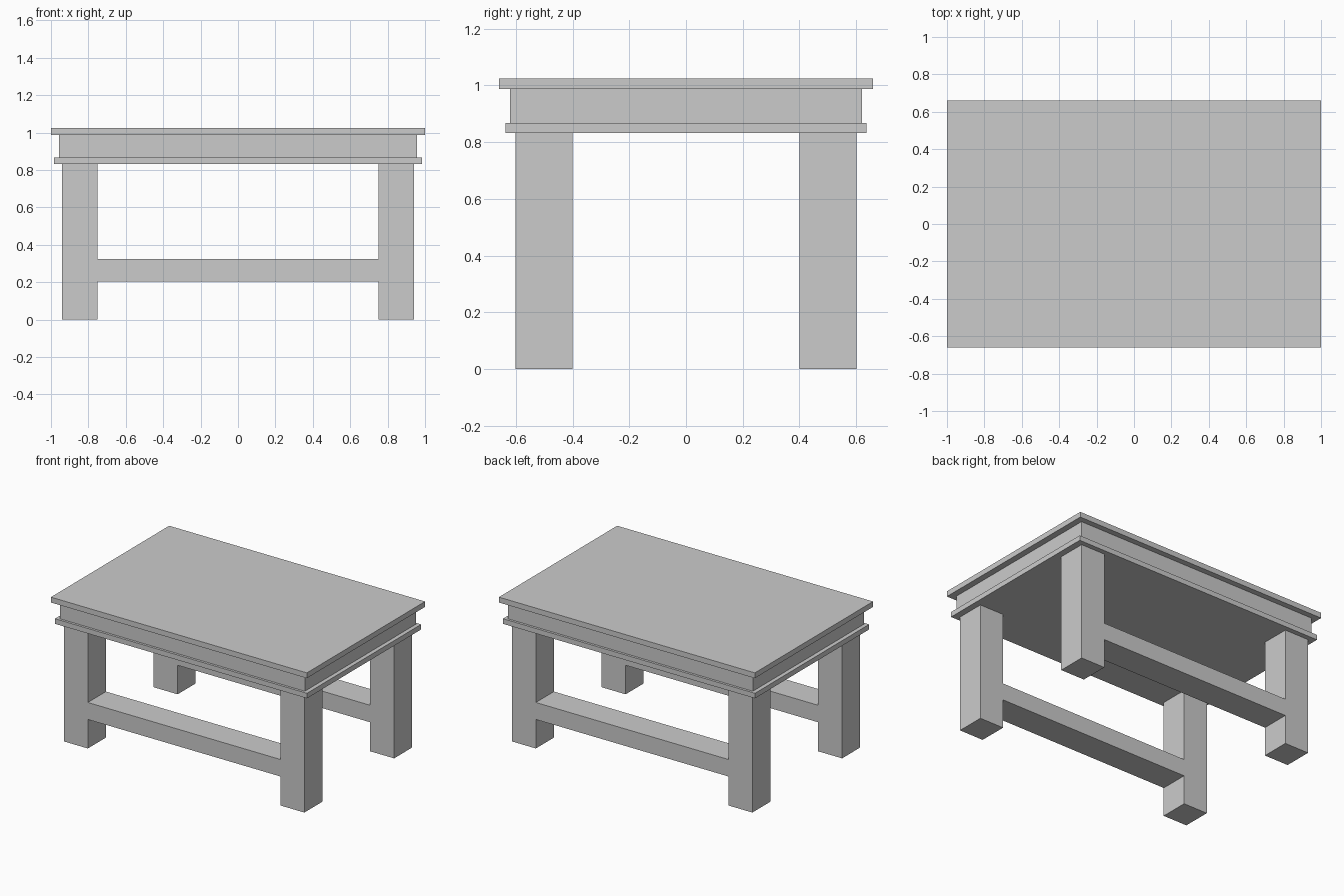
import bpy
import bmesh
from mathutils import Vector

if "Cube" in bpy.data.objects:
    bpy.data.objects.remove(bpy.data.objects["Cube"], do_unlink=True)

grey = bpy.data.materials.new("plain grey")
grey.use_nodes = True
grey.diffuse_color = (0.6, 0.6, 0.6, 1)
grey.node_tree.nodes["Principled BSDF"].inputs["Base Color"].default_value = (0.6, 0.6, 0.6, 1)


def extrude_profile(name, outline, direction):
    """Closed prism: an outline swept along a direction."""
    bm = bmesh.new()
    face = bm.faces.new([bm.verts.new(p) for p in outline])
    swept = bmesh.ops.extrude_face_region(bm, geom=[face], use_keep_orig=True)
    moved = [v for v in swept["geom"] if isinstance(v, bmesh.types.BMVert)]
    bmesh.ops.translate(bm, verts=moved, vec=Vector(direction))
    bmesh.ops.recalc_face_normals(bm, faces=bm.faces[:])
    mesh = bpy.data.meshes.new(name)
    bm.to_mesh(mesh)
    bm.free()
    mesh.materials.append(grey)
    obj = bpy.data.objects.new(name, mesh)
    bpy.context.collection.objects.link(obj)
    return obj


def slab(name, x, y, bottom, top):
    corners = [(-x, -y, bottom), (x, -y, bottom), (x, y, bottom), (-x, y, bottom)]
    return extrude_profile(name, corners, (0, 0, top - bottom))


# Stacked top: lower moulding, recessed apron, overhanging tabletop
leg_top, moulding_top, apron_top, height = 0.832, 0.868, 0.987, 1.025
slab("lower_moulding", 0.985, 0.637, leg_top, moulding_top)
slab("apron", 0.956, 0.62, moulding_top, apron_top)
slab("tabletop", 1.0, 0.66, apron_top, height)

# Front and back frames: two legs joined by a flush stretcher, one H outline
outer, inner = 0.94, 0.752
rail_bottom, rail_top = 0.205, 0.325
leg_front, leg_depth = 0.602, 0.202
half = [(inner, rail_bottom), (inner, 0), (outer, 0),
        (outer, leg_top), (inner, leg_top), (inner, rail_top)]
h_outline = half + [(-x, z) for x, z in reversed(half)]
for name, side in (("front_leg_frame", -1), ("back_leg_frame", 1)):
    points = [(x, side * leg_front, z) for x, z in h_outline]
    extrude_profile(name, points, (0, -side * leg_depth, 0))
